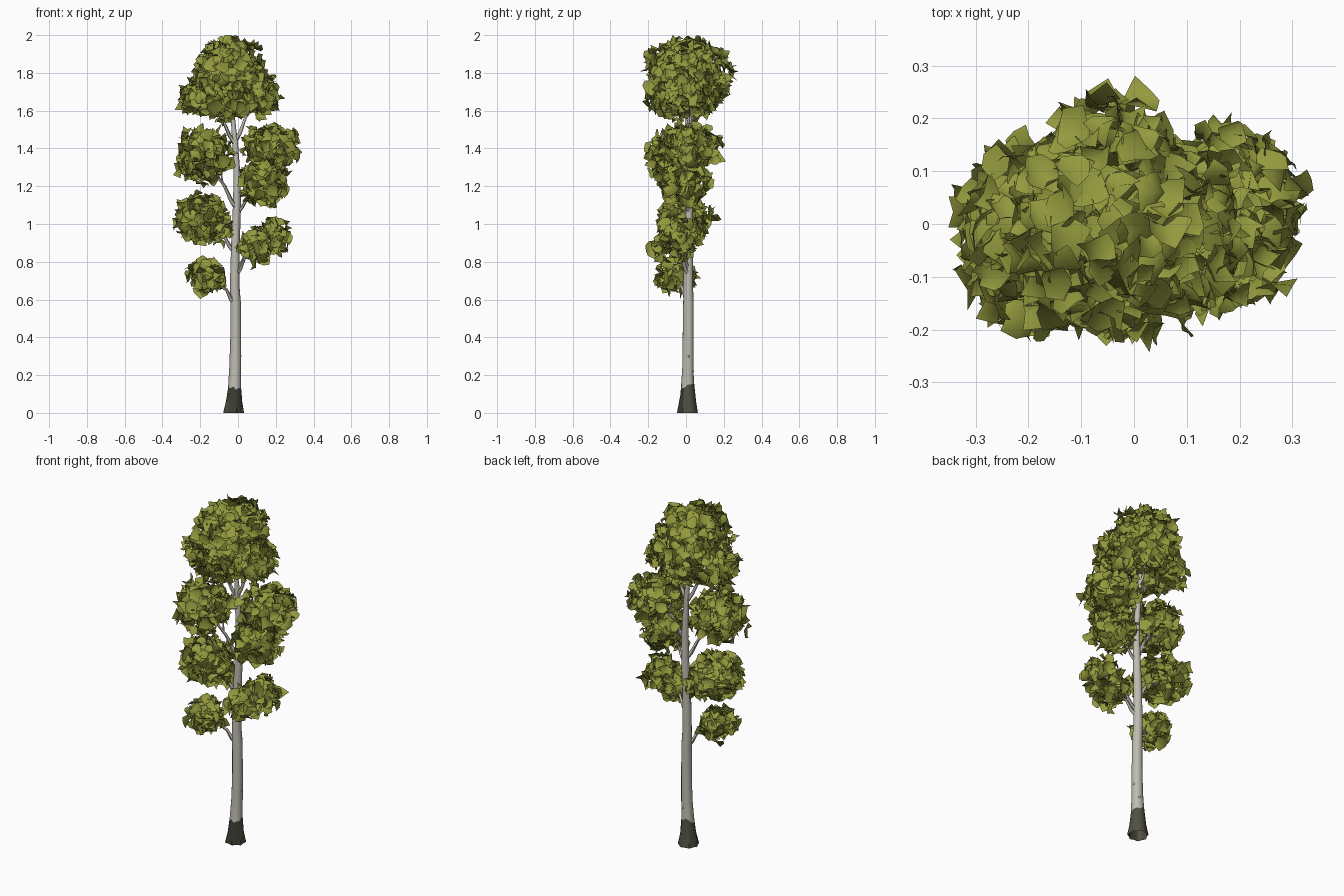
import bpy, bmesh, math, random
from mathutils import Vector, Matrix

if "Cube" in bpy.data.objects:
    bpy.data.objects.remove(bpy.data.objects["Cube"])

random.seed(11)

def material(name, rgb):
    m = bpy.data.materials.new(name)
    m.diffuse_color = (*rgb, 1)
    m.use_nodes = True
    m.node_tree.nodes["Principled BSDF"].inputs["Base Color"].default_value = m.diffuse_color
    return m

BARK = material("pale grey bark", (0.52, 0.50, 0.44))
ROOT = material("dark base bark", (0.085, 0.081, 0.053))
MOSS = material("darkest base bark", (0.045, 0.046, 0.032))
LEAF = material("olive green leaves", (0.29, 0.32, 0.047))

def finish(name, bm, mats, angle=60):
    me = bpy.data.meshes.new(name)
    bm.to_mesh(me)
    bm.free()
    for m in mats:
        me.materials.append(m)
    ob = bpy.data.objects.new(name, me)
    bpy.context.collection.objects.link(ob)
    bpy.ops.object.select_all(action='DESELECT')
    ob.select_set(True)
    bpy.context.view_layer.objects.active = ob
    bpy.ops.object.shade_smooth_by_angle(angle=math.radians(angle))
    return ob

def tube(bm, path, sides, wobble=None):
    """Loft rings along (x, y, z, radius) points, closed at the tip."""
    rings = []
    for i, (x, y, z, r) in enumerate(path):
        a = Vector(path[max(i - 1, 0)][:3])
        b = Vector(path[min(i + 1, len(path) - 1)][:3])
        rot = Vector((0, 0, 1)).rotation_difference(b - a).to_matrix()
        if z == 0:
            rot = Matrix.Identity(3)
        ring = []
        for k in range(sides):
            t = math.tau * k / sides
            rr, dz = wobble(i, k) if wobble else (1, 0)
            p = rot @ Vector((math.cos(t), math.sin(t), 0)) * r * rr
            ring.append(bm.verts.new(p + Vector((x, y, z + dz))))
        rings.append(ring)
    for lo, hi in zip(rings, rings[1:]):
        for k in range(sides):
            j = (k + 1) % sides
            bm.faces.new((lo[k], lo[j], hi[j], hi[k]))
    bm.faces.new(rings[-1])

# Trunk with flared, ridged foot and a ragged dark band at the bottom
trunk_path = [(-.021, .007, 0, .052), (-.020, .007, .06, .043), (-.018, .008, .142, .034),
              (-.014, .010, .25, .031), (-.012, .012, .40, .029), (-.012, .012, .58, .028),
              (-.017, .012, .68, .025), (-.014, .014, .90, .023), (-.006, .016, 1.08, .021),
              (-.004, .016, 1.25, .018), (-.014, .018, 1.42, .015), (-.027, .020, 1.56, .011),
              (-.030, .020, 1.72, .006)]

def trunk_wobble(i, k):
    ridge = 1 + (.10 if k % 2 else -.05) * max(0, 1 - i / 3) + random.uniform(-.05, .05)
    dz = random.uniform(-.012, .012) + .012 * math.sin(math.tau * k / 14) if i == 2 else 0
    return ridge, dz

bm = bmesh.new()
tube(bm, trunk_path, 14, trunk_wobble)
bm.normal_update()
for f in bm.faces:
    if f.calc_center_median().z < .13:
        f.material_index = 2 if f.normal.y < -.45 else 1
# Small bark knots
for ang, z in ((.2, .30), (1.3, .22)):
    pos = Vector((-.013 + .027 * math.cos(ang), .011 + .027 * math.sin(ang), z))
    bmesh.ops.create_icosphere(bm, subdivisions=1, radius=.007, matrix=Matrix.Translation(pos))
finish("trunk", bm, [BARK, ROOT, MOSS])

# Foliage masses: name -> list of (centre, radii) ellipsoids
clumps = {
    "low_left": [((-.165, -.055, .722), (.108, .112, .095))],
    "low_right": [((.185, -.045, .93), (.10, .11, .10)), ((.10, -.07, .88), (.095, .12, .08))],
    "middle_left": [((-.20, -.005, 1.025), (.14, .15, .132)), ((-.12, .0, .98), (.09, .12, .08))],
    "upper_left": [((-.185, -.055, 1.355), (.15, .155, .148))],
    "upper_right": [((.18, .02, 1.405), (.155, .17, .125)), ((.14, -.01, 1.225), (.13, .14, .13))],
    "crown": [((-.045, .005, 1.78), (.195, .235, .22)), ((-.185, .0, 1.675), (.13, .145, .11)),
              ((.085, -.01, 1.69), (.13, .16, .125)), ((-.05, -.01, 1.67), (.17, .20, .125))],
}

def leaf(bm, centre, normal, size):
    """Curled, twisted leaf card made of a 3 x 3 point grid."""
    rot = normal.to_track_quat('Z', 'Y').to_matrix()
    rot = rot @ Matrix.Rotation(random.uniform(0, math.tau), 3, 'Z')
    curl, twist, fold = (random.uniform(-.65, .65) for _ in range(3))
    grid = []
    for i in (-1, 0, 1):
        for j in (-1, 0, 1):
            u = i * (1.1 - .25 * abs(j)) + random.uniform(-.3, .3)
            v = j * (1 - .15 * abs(i)) + random.uniform(-.3, .3)
            w = curl * i * i + twist * i * j + fold * abs(j) - .15
            p = centre + rot @ Vector((u, v, w)) * size
            p.z = min(p.z, 2.0)
            grid.append(bm.verts.new(p))
    for i in (0, 1):
        for j in (0, 1):
            a = i * 3 + j
            bm.faces.new((grid[a], grid[a + 3], grid[a + 4], grid[a + 1]))

def inside(p, blob, k):
    c, r = blob
    return sum(((p[i] - c[i]) / r[i]) ** 2 for i in range(3)) < k * k

for name, blobs in clumps.items():
    bm = bmesh.new()
    for blob in blobs:
        c, r = Vector(blob[0]), blob[1]
        mean = sum(r) / 3
        count = int(8000 * mean * mean)
        for n in range(count):
            # Even spiral over the ellipsoid, with uneven depth
            h = 1 - 2 * (n + .5) / count
            t = n * 2.39996
            s = math.sqrt(1 - h * h)
            d = Vector((s * math.cos(t), s * math.sin(t), h))
            depth = random.uniform(.76, 1.0) if n % 4 else random.uniform(.45, .8)
            p = c + Vector([d[i] * r[i] for i in range(3)]) * depth
            if any(b is not blob and inside(p, b, .72) for b in blobs):
                continue
            # Underside is thinner
            if h < -.5 and random.random() < .35:
                continue
            jitter = Vector([random.gauss(0, .48) for _ in range(3)])
            leaf(bm, p, (d + jitter).normalized(), random.uniform(.020, .037))
    finish("leaves_" + name, bm, [LEAF], 180)

# Branches: start on trunk, elbow, clump; each forks into twigs
limbs = [("low_left", (-.015, .008, .58), (-.06, -.015, .65), .011, 0),
         ("low_right", (-.01, .012, .73), (.035, -.02, .82), .010, 1),
         ("low_right", (-.01, .012, .76), (.05, -.01, .86), .008, 0),
         ("middle_left", (-.014, .014, .85), (-.07, .01, .93), .011, 0),
         ("upper_left", (-.006, .015, 1.08), (-.07, -.01, 1.20), .011, 0),
         ("upper_right", (-.006, .015, 1.06), (.05, .0, 1.14), .009, 1),
         ("upper_right", (-.004, .016, 1.20), (.06, .02, 1.30), .010, 0),
         ("crown", (-.014, .018, 1.42), (-.08, .0, 1.55), .010, 1),
         ("crown", (-.014, .018, 1.44), (.035, .015, 1.55), .010, 2),
         ("crown", (-.020, .020, 1.52), (-.03, .06, 1.64), .007, 0)]
bm = bmesh.new()
for clump, start, elbow, rad, which in limbs:
    c, r = clumps[clump][which]
    s, e, c = Vector(start), Vector(elbow), Vector(c)
    mid = s.lerp(e, .5) - Vector((0, 0, .012))
    tube(bm, [(*s, rad * 1.2), (*mid, rad), (*e, rad * .75), (*c, rad * .35)], 6)
    for k in range(4):
        a = math.tau * k / 4 + .6
        tip = c + Vector((math.cos(a) * r[0], math.sin(a) * r[1], .25 * r[2])) * .65
        fork = e.lerp(c, .1 + .15 * k)
        bend = fork.lerp(tip, .5) - Vector((0, 0, .01))
        tube(bm, [(*fork, rad * .5), (*bend, rad * .35), (*tip, rad * .15)], 5)
finish("branches", bm, [BARK])
